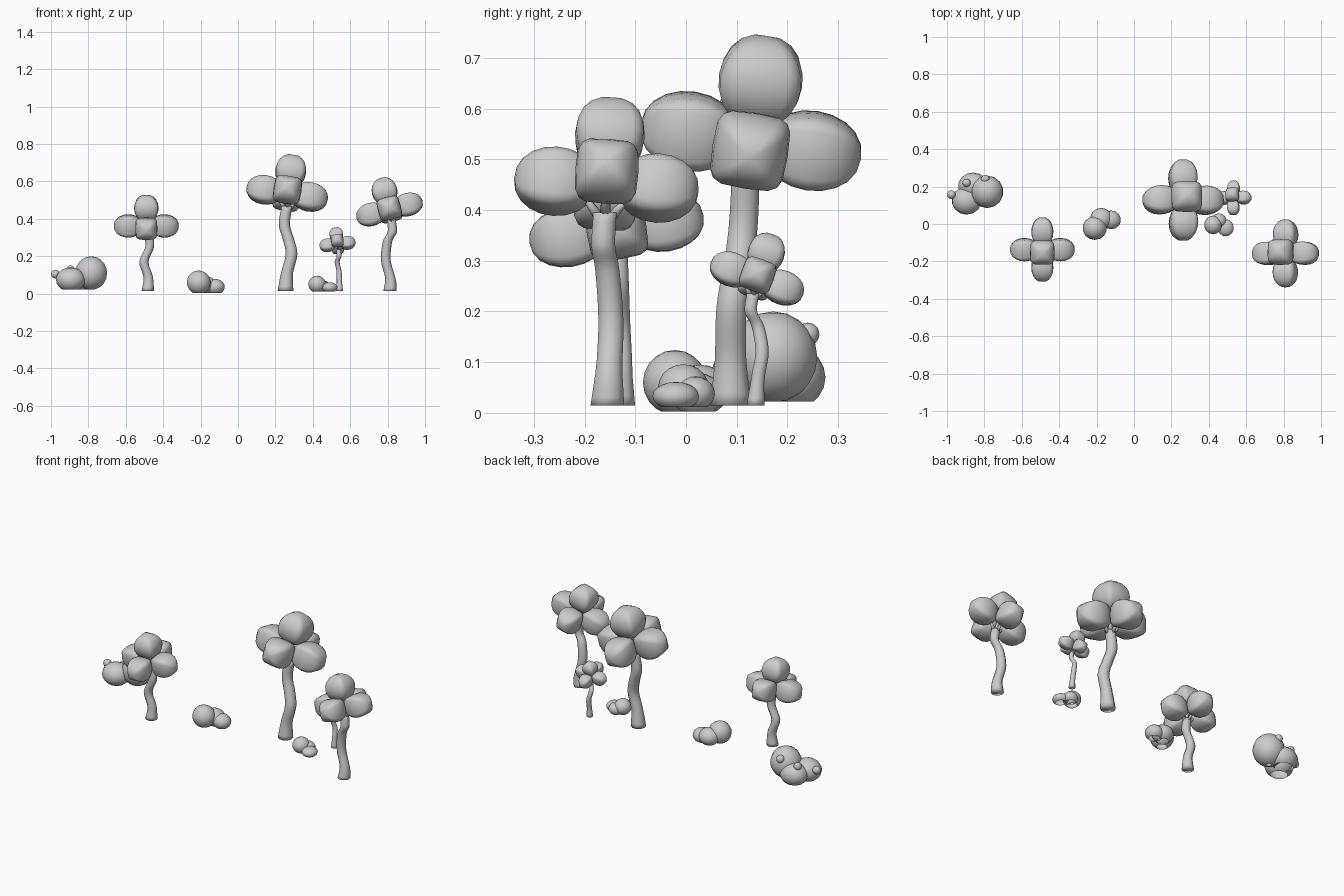
import bpy, bmesh, math
from mathutils import Vector, Matrix

if "Cube" in bpy.data.objects:
    bpy.data.objects.remove(bpy.data.objects["Cube"])


def finish(name, bm):
    bmesh.ops.recalc_face_normals(bm, faces=bm.faces)
    me = bpy.data.meshes.new(name)
    bm.to_mesh(me)
    bm.free()
    ob = bpy.data.objects.new(name, me)
    bpy.context.collection.objects.link(ob)
    me.shade_smooth()
    return ob


def skin(bm, rings):
    for a, b in zip(rings, rings[1:]):
        n = len(a)
        for i in range(n):
            bm.faces.new((a[i], a[(i + 1) % n], b[(i + 1) % n], b[i]))


def spow(v, p):
    return math.copysign(abs(v) ** p, v)


def leaf_blob(bm, mat, half, length):
    """Square cross-section cushion, round along its own z axis."""
    rings, seg, n = [], 16, 10
    for j in range(1, n):
        t = -math.pi / 2 + math.pi * j / n
        r, z = half * math.cos(t) ** 0.9, length * math.sin(t)
        ring = []
        for i in range(seg):
            a = 2 * math.pi * i / seg
            p = Vector((r * spow(math.cos(a), 0.45), r * spow(math.sin(a), 0.45), z))
            ring.append(bm.verts.new(mat @ p))
        rings.append(ring)
    skin(bm, rings)
    for ring, z in ((rings[0], -length), (rings[-1], length)):
        tip = bm.verts.new(mat @ Vector((0, 0, z)))
        for i in range(seg):
            bm.faces.new((ring[i], ring[(i + 1) % seg], tip))


def tube(bm, pts, radii, seg=10, horizontal=True):
    rings = []
    q = (pts[-1] - pts[0]).to_track_quat('Z', 'Y').to_matrix()
    if horizontal:
        q = Matrix.Identity(3)
    for p, r in zip(pts, radii):
        rings.append([bm.verts.new(p + q @ Vector((r * math.cos(2 * math.pi * i / seg),
                                                   r * math.sin(2 * math.pi * i / seg), 0)))
                      for i in range(seg)])
    skin(bm, rings)
    bm.faces.new(rings[0][::-1])
    bm.faces.new(rings[-1])


def smooth_path(pts, steps=4):
    """Catmull-Rom curve through the points."""
    p = [2 * pts[0] - pts[1]] + pts + [2 * pts[-1] - pts[-2]]
    out = []
    for k in range(1, len(p) - 2):
        a, b, c, d = p[k - 1:k + 3]
        for s in range(steps):
            t = s / steps
            out.append(0.5 * (2 * b + (c - a) * t + (2 * a - 5 * b + 4 * c - d) * t ** 2
                              + (3 * b - a - 3 * c + d) * t ** 3))
    return out + [pts[-1]]


def tree(name, centre, up, s, path):
    c = Vector(centre)
    rot = Vector((0, 0, 1)).rotation_difference(Vector(up)).to_matrix()
    dirs = [Vector(d) for d in ((1, 0, 0), (-1, 0, 0), (0, 1, 0), (0, -1, 0), (0, 0, 1))]
    # leaf clusters
    bm = bmesh.new()
    for d in dirs:
        top = d.z > 0
        q = d.to_track_quat('Z', 'Y').to_matrix()
        m = Matrix.Translation(c + rot @ (d * 0.122 * s)) @ (rot @ q).to_4x4()
        leaf_blob(bm, m, (0.083 if top else 0.075) * s, (0.09 if top else 0.098) * s)
    finish(name + "_leaves", bm)
    # wavy trunk with a flared foot
    pts = smooth_path([Vector(p) for p in path])
    z0, z1 = pts[0].z, pts[-1].z
    radii = []
    for p in pts:
        t = (p.z - z0) / (z1 - z0)
        radii.append(s * (0.033 - 0.004 * t + 0.009 * max(0, 1 - t * 5)))
    bm = bmesh.new()
    tube(bm, pts, radii)
    # twigs reaching each leaf cluster
    start = pts[-1]
    for d in dirs:
        a = start + rot @ (d * 0.014 * s) - Vector((0, 0, 0.012 * s))
        b = c + rot @ (d * 0.075 * s)
        tube(bm, [a, a.lerp(b, 0.5), b], [0.013 * s, 0.009 * s, 0.006 * s], 6, False)
    finish(name + "_trunk", bm)


def bush(name, floor, lumps):
    """Overlapping round lumps, open and flat at the floor."""
    bm = bmesh.new()
    for x, y, z, rx, ry, rz in lumps:
        m = Matrix.Translation((x, y, z)) @ Matrix.Diagonal((rx, ry, rz, 1))
        bmesh.ops.create_uvsphere(bm, u_segments=14, v_segments=10, radius=1, matrix=m)
    bmesh.ops.bisect_plane(bm, geom=bm.verts[:] + bm.edges[:] + bm.faces[:],
                           plane_co=(0, 0, floor), plane_no=(0, 0, 1), clear_inner=True)
    finish(name, bm)


# trees
tree("left_tree", (-0.49, -0.137, 0.362), (0, -0.16, 1), 0.79,
     [(-0.482, -0.132, 0.015), (-0.48, -0.13, 0.09), (-0.503, -0.133, 0.17),
      (-0.472, -0.135, 0.25), (-0.48, -0.137, 0.32)])
tree("tall_tree", (0.263, 0.128, 0.536), (0.16, 0.16, 1), 1.0,
     [(0.254, 0.088, 0.015), (0.262, 0.088, 0.11), (0.286, 0.09, 0.21),
      (0.27, 0.103, 0.29), (0.248, 0.113, 0.37), (0.262, 0.118, 0.47)])
tree("right_tree", (0.81, -0.157, 0.45), (-0.27, 0.07, 1), 0.83,
     [(0.812, -0.155, 0.015), (0.815, -0.152, 0.08), (0.79, -0.148, 0.18),
      (0.80, -0.155, 0.28), (0.825, -0.163, 0.33), (0.82, -0.16, 0.395)])
tree("small_tree", (0.532, 0.14, 0.265), (-0.13, 0.36, 1), 0.44,
     [(0.543, 0.137, 0.015), (0.542, 0.142, 0.07), (0.54, 0.15, 0.12),
      (0.53, 0.142, 0.17), (0.54, 0.128, 0.20), (0.537, 0.132, 0.235)])

# large bush with three berries
bush("large_bush", 0.022, [
    (-0.785, 0.172, 0.11, 0.087, 0.087, 0.09),
    (-0.895, 0.125, 0.075, 0.08, 0.075, 0.065),
    (-0.86, 0.205, 0.07, 0.08, 0.07, 0.065),
    (-0.977, 0.157, 0.105, 0.023, 0.023, 0.023),
    (-0.795, 0.24, 0.155, 0.023, 0.023, 0.023),
    (-0.895, 0.22, 0.13, 0.022, 0.022, 0.022)])
# small bushes
bush("middle_bush", 0.003, [
    (-0.21, -0.022, 0.06, 0.065, 0.063, 0.064),
    (-0.175, 0.028, 0.045, 0.06, 0.058, 0.05),
    (-0.122, 0.022, 0.036, 0.052, 0.05, 0.043)])
bush("right_bush", 0.012, [
    (0.423, -0.005, 0.05, 0.048, 0.05, 0.046),
    (0.453, 0.017, 0.038, 0.042, 0.04, 0.034),
    (0.49, -0.02, 0.033, 0.043, 0.046, 0.028)])
